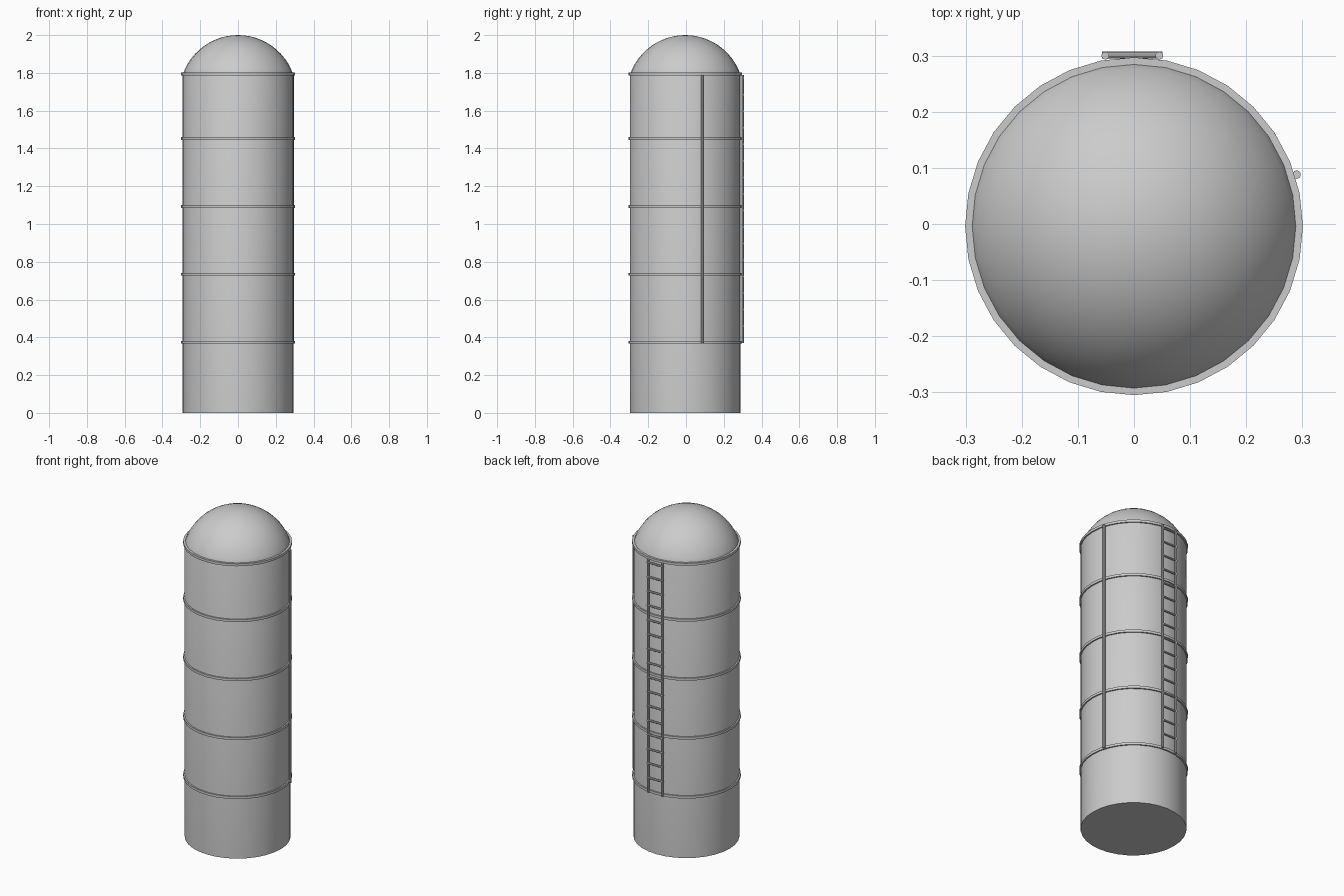
import bpy, math

if "Cube" in bpy.data.objects:
    bpy.data.objects.remove(bpy.data.objects["Cube"])

CY = -0.004          # tank axis in y
SIDES = 32
Z0, Z1 = 0.37, 1.79  # extent of ladder and pipe


def lathe(name, profile, closed=False):
    """Revolve (radius, z) points around the tank axis."""
    verts, faces, rows = [], [], []
    for r, z in profile:
        n = 1 if r == 0 else SIDES
        rows.append([len(verts) + i % n for i in range(SIDES)])
        for i in range(n):
            a = 2 * math.pi * i / SIDES
            verts.append((r * math.cos(a), CY + r * math.sin(a), z))
    pairs = list(zip(rows, rows[1:]))
    if closed:
        pairs.append((rows[-1], rows[0]))
    for lo, hi in pairs:
        for i in range(SIDES):
            j = (i + 1) % SIDES
            faces.append(list(dict.fromkeys((lo[i], lo[j], hi[j], hi[i]))))
    mesh = bpy.data.meshes.new(name)
    mesh.from_pydata(verts, [], faces)
    ob = bpy.data.objects.new(name, mesh)
    bpy.context.collection.objects.link(ob)
    smooth(ob)
    return ob


def smooth(ob):
    bpy.ops.object.select_all(action='DESELECT')
    ob.select_set(True)
    bpy.context.view_layer.objects.active = ob
    bpy.ops.object.shade_smooth_by_angle(angle=math.radians(35))


def rod(name, loc, radius, length, rot=(0, 0, 0)):
    bpy.ops.mesh.primitive_cylinder_add(vertices=10, radius=radius, depth=length,
                                        location=loc, rotation=rot)
    ob = bpy.context.object
    ob.name = name
    smooth(ob)
    return ob


# Tank wall with a spherical-cap dome
R, base = 0.293, 1.79
rise = 2.0 - base
sphere = (R * R + rise * rise) / (2 * rise)
half = math.asin(R / sphere)
steps = 12
profile = [(0, 0), (R, 0), (R, base)]
for k in range(1, steps):
    a = half * (1 - k / steps)
    profile.append((sphere * math.sin(a), 2.0 - sphere + sphere * math.cos(a)))
profile.append((0, 2.0))
lathe("tank_body", profile)

# Hoops
for i, z in enumerate((0.374, 0.734, 1.093, 1.453, 1.794)):
    h = 0.0075
    lathe(f"hoop_{i + 1}", [(0.288, z - h), (0.301, z - h), (0.301, z + h), (0.288, z + h)], True)

# Ladder on the back
mid, length = (Z0 + Z1) / 2, Z1 - Z0
for side, x in (("left", 0.045), ("right", -0.051)):
    rod(f"ladder_rail_{side}", (x, 0.3, mid), 0.007, length)
for i in range(16):
    rod(f"ladder_rung_{i + 1}", (-0.003, 0.301, 1.772 - i * 0.0875), 0.006, 0.108,
        (0, math.pi / 2, 0))

# Vertical pipe on the right side
rod("side_pipe", (0.29, 0.088, mid), 0.0075, length)
